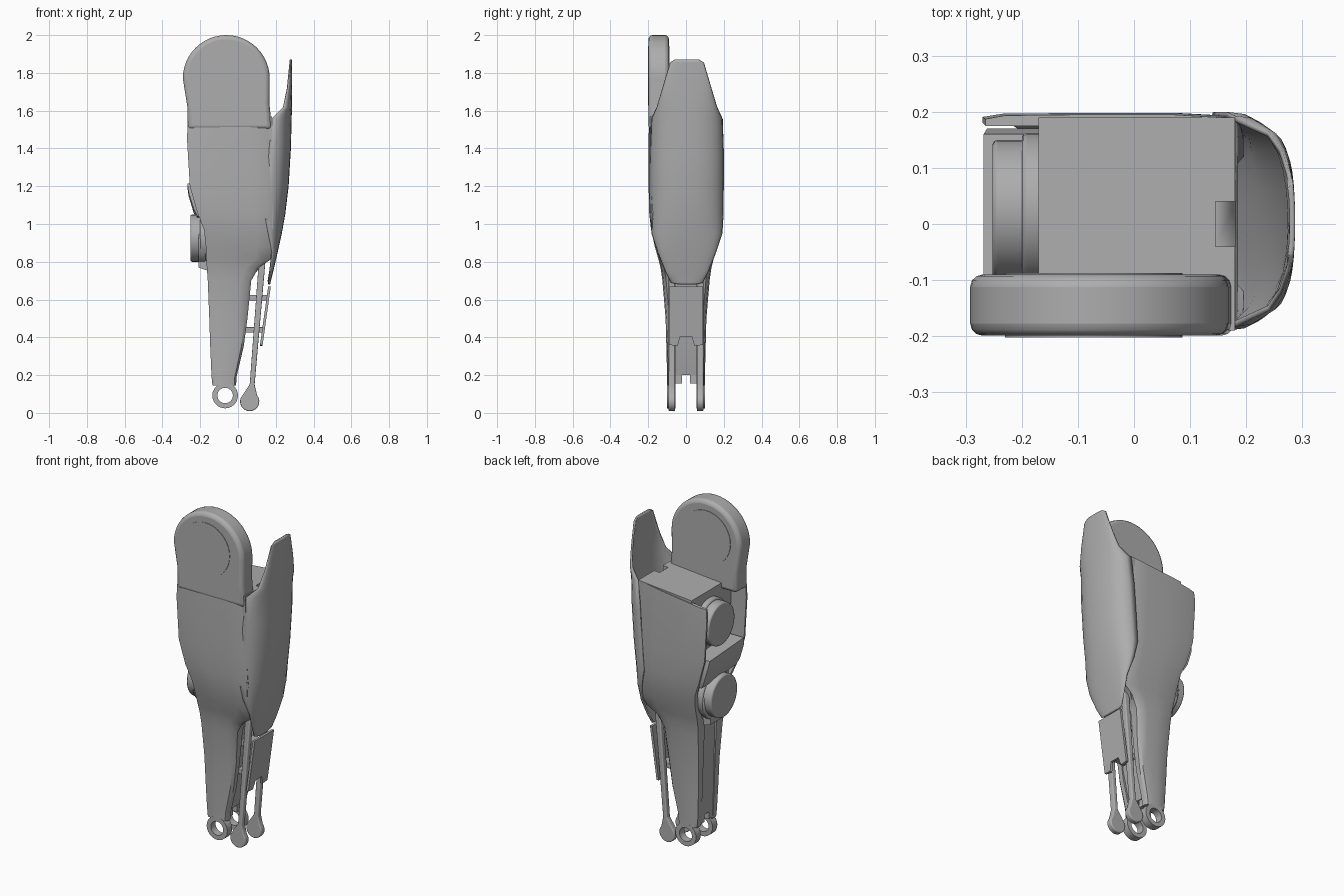
import bpy, bmesh, math
from mathutils import Vector, Matrix

cube = bpy.data.objects.get("Cube")
if cube:
    bpy.data.objects.remove(cube)

grey = bpy.data.materials.new("mid grey")
grey.use_nodes = True
grey.diffuse_color = (0.42, 0.42, 0.42, 1)
grey.node_tree.nodes["Principled BSDF"].inputs["Base Color"].default_value = (0.42, 0.42, 0.42, 1)


def finish(name, bm, bevel=0, segments=3, angle=35):
    bmesh.ops.recalc_face_normals(bm, faces=bm.faces)
    mesh = bpy.data.meshes.new(name)
    bm.to_mesh(mesh)
    bm.free()
    mesh.materials.append(grey)
    ob = bpy.data.objects.new(name, mesh)
    bpy.context.collection.objects.link(ob)
    if bevel:
        mod = ob.modifiers.new("Bevel", 'BEVEL')
        mod.width, mod.segments, mod.limit_method = bevel, segments, 'ANGLE'
    bpy.ops.object.select_all(action='DESELECT')
    ob.select_set(True)
    bpy.context.view_layer.objects.active = ob
    bpy.ops.object.shade_smooth_by_angle(angle=math.radians(angle))
    return ob


def loft(name, sections, closed=True, **kw):
    """Skin a list of equally sized point loops."""
    bm = bmesh.new()
    loops = [[bm.verts.new(p) for p in s] for s in sections]
    n = len(loops[0])
    for a, b in zip(loops, loops[1:]):
        for i in range(n if closed else n - 1):
            j = (i + 1) % n
            bm.faces.new((a[i], a[j], b[j], b[i]))
    if closed:
        bm.faces.new(loops[0])
        bm.faces.new(loops[-1])
    return finish(name, bm, **kw)


def prism(name, outline, y0, y1, **kw):
    """Extrude an x-z outline along y."""
    return loft(name, [[(x, y, z) for x, z in outline] for y in (y0, y1)], **kw)


def arc(cx, cz, r, a0, a1, n):
    steps = [math.radians(a0 + (a1 - a0) * i / n) for i in range(n + 1)]
    return [(cx + r * math.cos(a), cz + r * math.sin(a)) for a in steps]


def drum(name, x0, x1, y, z, r, bevel=0.008):
    bm = bmesh.new()
    m = Matrix.Translation(((x0 + x1) / 2, y, z)) @ Matrix.Rotation(math.pi / 2, 4, 'Y')
    bmesh.ops.create_cone(bm, cap_ends=True, segments=32, radius1=r, radius2=r,
                          depth=abs(x1 - x0), matrix=m)
    return finish(name, bm, bevel, 2)


def box(name, x0, x1, y0, y1, z0, z1, bevel=0):
    return prism(name, [(x0, z0), (x1, z0), (x1, z1), (x0, z1)], y0, y1, bevel=bevel)


# Side panels: height, left edge, right edge, outer y, inner y
rows = [(1.57, -.265, .178, .195, .175), (1.45, -.27, .18, .198, .18),
        (1.2, -.255, .185, .198, .18), (1.06, -.215, .19, .195, .175),
        (.97, -.18, .195, .185, .15), (.88, -.17, .195, .165, .12),
        (.81, -.168, .17, .145, .09), (.77, -.165, .11, .135, .06),
        (.7, -.16, .07, .125, .055), (.5, -.152, .05, .108, .055),
        (.35, -.147, .03, .104, .055), (.19, -.14, -.008, .1, .055),
        (.145, -.135, -.01, .1, .055)]


def panel(name, side, rows):
    sections = []
    for z, xl, xr, yo, yi in rows:
        b = min(.02, (yo - yi) * .8)
        w = xr - xl
        # The rear panel drops slightly toward its open corner
        drop = .06 if side > 0 and z > 1.5 else 0
        pts = [(xl, yi), (xl, yo - b * .5), (xl + w * .08, yo - b * .1), (xl + w * .4, yo),
               (xl + w * .75, yo), (xr - w * .07, yo - b * .3), (xr, yo - b), (xr, yi)]
        sections.append([(x, side * y, z - drop * (xr - x) / w) for x, y in pts])
    loft(name, sections)


panel("front_panel", -1, rows)
panel("rear_panel", 1, rows)

# Rounded hip plate rising out of the front panel
head = [(.18, 1.5), (.166, 1.64)] + arc(-.062, 1.77, .23, 0, 180, 24) + [(-.268, 1.62), (-.268, 1.5)]
prism("hip_plate", head, -.199, -.09, bevel=.022)
for name, y in (("hip_cap_front", -.2), ("hip_cap_back", -.09)):
    prism(name, arc(-.072, 1.785, .158, 0, 350, 35), y - .002, y + .003)

# Inner frame
frame = [(1.57, -.17, .18, .19), (.98, -.17, .185, .18), (.88, -.165, .18, .15),
         (.8, -.16, .14, .12), (.7, -.15, .06, .08), (.4, -.143, .03, .065), (.2, -.138, -.015, .065)]
core = loft("inner_frame", [[(a, -w, z - (.03 if z > 1.5 else 0)), (b, -w, z), (b, w, z),
                           (a, w, z - (.03 if z > 1.5 else 0))] for z, a, b, w in frame], angle=25)

# Notch in the top of the frame
notch = box("notch_cutter", .145, .25, -.04, .04, 1.42, 1.7)
notch.hide_render = True
notch.hide_viewport = True
cut = core.modifiers.new("Notch", 'BOOLEAN')
cut.operation, cut.object, cut.solver = 'DIFFERENCE', notch, 'EXACT'

# Joint drums on the open side
for part, y, z, r in (("upper", .025, 1.36, .125), ("lower", .0, .925, .125)):
    drum(part + "_drum_collar", -.2, -.14, y, z, r + .012)
    drum(part + "_drum", -.252, -.19, y, z, r)
drum("lower_drum_rim", -.21, -.17, 0, .91, .13)

# Guard between the drums
guard = [(1.215, -.268, .16), (1.17, -.262, .17), (1.08, -.235, .17), (1.04, -.215, .16)]
loft("drum_guard", [[(x, -w, z), (x, w, z - .02), (-.15, w, z - .02), (-.15, -w, z)]
                    for z, x, w in guard])
prism("lower_drum_bracket", [(-.21, .77), (-.21, .83), (-.15, .85), (-.15, .75)], -.07, .07)

# Curved outer shield: height, half width, crest x, edge x
shield = [(1.87, .065, .287, .28), (1.855, .09, .287, .276), (1.72, .13, .287, .262),
          (1.62, .16, .286, .24), (1.56, .188, .284, .18), (1.4, .195, .28, .165),
          (1.2, .195, .268, .15), (1.05, .194, .25, .14), (.95, .188, .232, .16),
          (.85, .155, .21, .18), (.75, .115, .187, .17), (.69, .085, .172, .16), (.68, .05, .17, .163)]
sections = []
for z, w, crest, edge in shield:
    sec = []
    for i in range(15):
        a = math.pi * i / 14
        c, s = math.cos(a), math.sin(a)
        sec.append((edge + (crest - edge) * abs(s) ** .85,
                    w * math.copysign(abs(c) ** .85, c) + .005, z))
    sections.append(sec)
ob = loft("outer_shield", sections, closed=False)
# Face the shell outward so its thickness grows inward
if sum(p.normal.x for p in ob.data.polygons) < 0:
    ob.data.flip_normals()
solid = ob.modifiers.new("Thickness", 'SOLIDIFY')
solid.thickness, solid.offset = .01, -1

# Calf plate with a notched lower edge, lofted between inner and outer skins
half = [(.09, .67), (.09, .36), (.045, .355), (.03, .405)]
outline = half + [(-y, z) for y, z in reversed(half)]
loft("calf_plate", [[(.115 + (z - .35) * .14 + t, y, z) for y, z in outline] for t in (0, .014)])
for i, z in enumerate((.44, .61)):
    box("calf_link_%d" % (i + 1), .02, .14 + i * .015, -.05, .05, z - .015, z + .015, .004)

# Mirrored ankle lugs, cheeks and piston rods
for side, tag in ((-1, "front"), (1, "rear")):
    outer, inner = [arc(-.068, .092, r, 0, 345, 23) for r in (.068, .041)]
    bm = bmesh.new()
    rings = [[bm.verts.new((x, side * y, z)) for x, z in pts]
             for pts, y in ((outer, .055), (outer, .1), (inner, .1), (inner, .055))]
    for k in range(4):
        a, b = rings[k], rings[(k + 1) % 4]
        for i in range(24):
            j = (i + 1) % 24
            bm.faces.new((a[i], a[j], b[j], b[i]))
    finish(tag + "_ankle_lug", bm)
    y0, y1 = sorted((side * .02, side * .06))
    box(tag + "_ankle_cheek", -.137, -.02, y0, y1, .155, .21)
    rod = arc(.062, .06, .051, 140, 400, 16) + [(.088, .15), (.145, .8), (.11, .8), (.062, .15)]
    y0, y1 = sorted((side * .058, side * .092))
    prism(tag + "_piston_rod", rod, y0, y1, bevel=.006)
